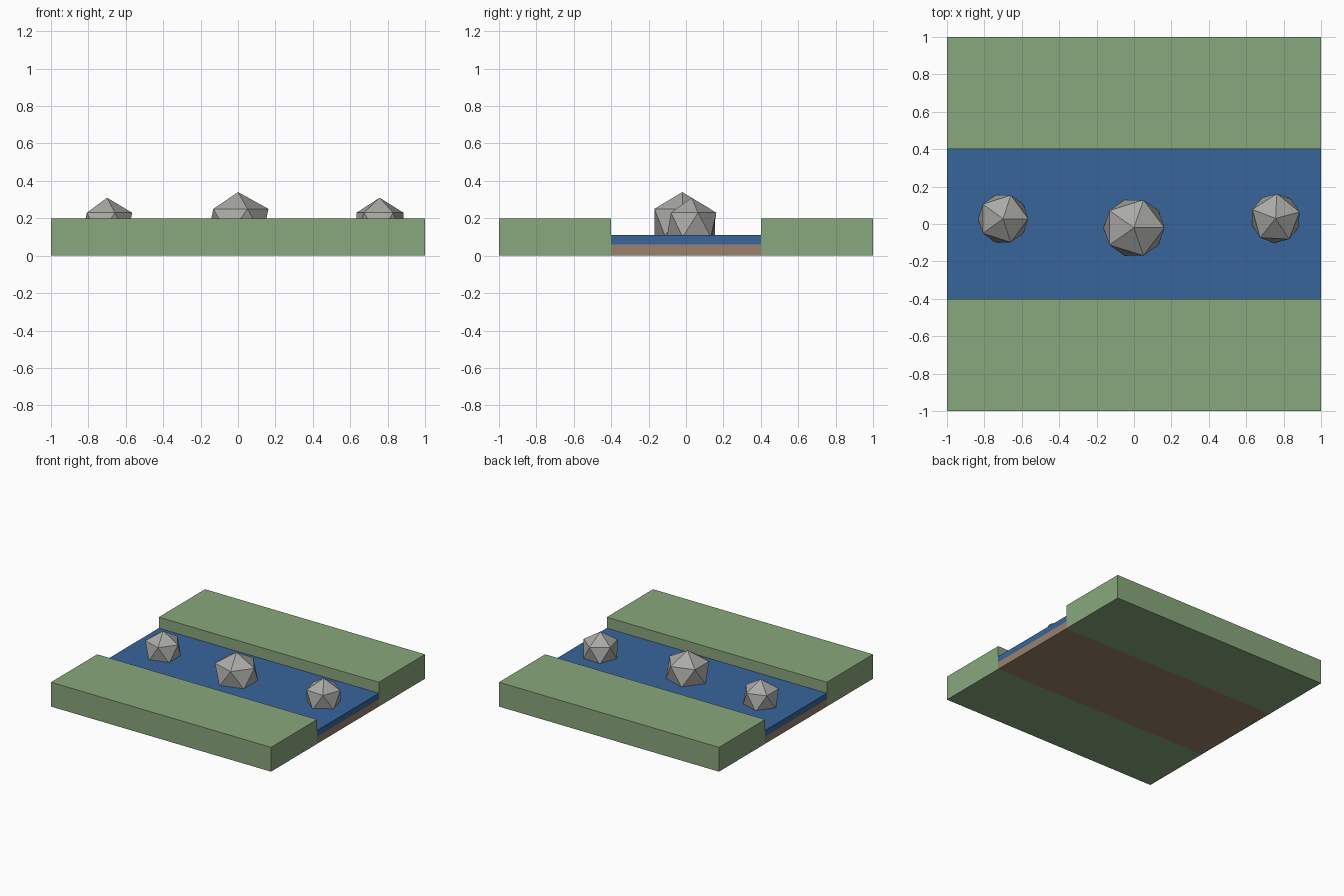
import bpy, bmesh, math
from mathutils import Matrix, Vector

if "Cube" in bpy.data.objects:
    bpy.data.objects.remove(bpy.data.objects["Cube"])


def material(name, rgb):
    m = bpy.data.materials.new(name)
    m.diffuse_color = (*rgb, 1)
    m.use_nodes = True
    m.node_tree.nodes["Principled BSDF"].inputs["Base Color"].default_value = m.diffuse_color
    return m


grass = material("grass", (0.25, 0.39, 0.2))
water = material("water", (0.04, 0.13, 0.33))
soil = material("soil", (0.32, 0.22, 0.15))
stone = material("stone", (0.4, 0.4, 0.38))


def add(name, bm, mat):
    mesh = bpy.data.meshes.new(name)
    bm.to_mesh(mesh)
    bm.free()
    mesh.materials.append(mat)
    obj = bpy.data.objects.new(name, mesh)
    bpy.context.collection.objects.link(obj)


def slab(name, y0, y1, z0, z1, mat):
    bm = bmesh.new()
    bmesh.ops.create_cube(bm, size=1)
    bmesh.ops.scale(bm, vec=(2, y1 - y0, z1 - z0), verts=bm.verts)
    bmesh.ops.translate(bm, vec=(0, (y0 + y1) / 2, (z0 + z1) / 2), verts=bm.verts)
    add(name, bm, mat)


def rock(name, centre, radii, turn):
    bm = bmesh.new()
    bmesh.ops.create_icosphere(bm, subdivisions=1, radius=1)
    m = Matrix.Translation(Vector(centre)) @ Matrix.Rotation(math.radians(turn), 4, 'Z')
    bmesh.ops.transform(bm, matrix=m @ Matrix.Diagonal((*radii, 1)), verts=bm.verts)
    add(name, bm, stone)


# Banks, stream bed and water
slab("front_bank", -1, -0.4, 0, 0.2, grass)
slab("back_bank", 0.4, 1, 0, 0.2, grass)
slab("stream_bed", -0.4, 0.4, 0, 0.06, soil)
slab("stream_water", -0.4, 0.4, 0.06, 0.11, water)

# Stepping stones, half sunk in the water
rock("left_rock", (-0.70, 0.028, 0.165), (0.15, 0.148, 0.145), 0)
rock("middle_rock", (0.0, -0.02, 0.178), (0.182, 0.175, 0.162), 0)
rock("right_rock", (0.757, 0.03, 0.165), (0.148, 0.148, 0.145), 15)
